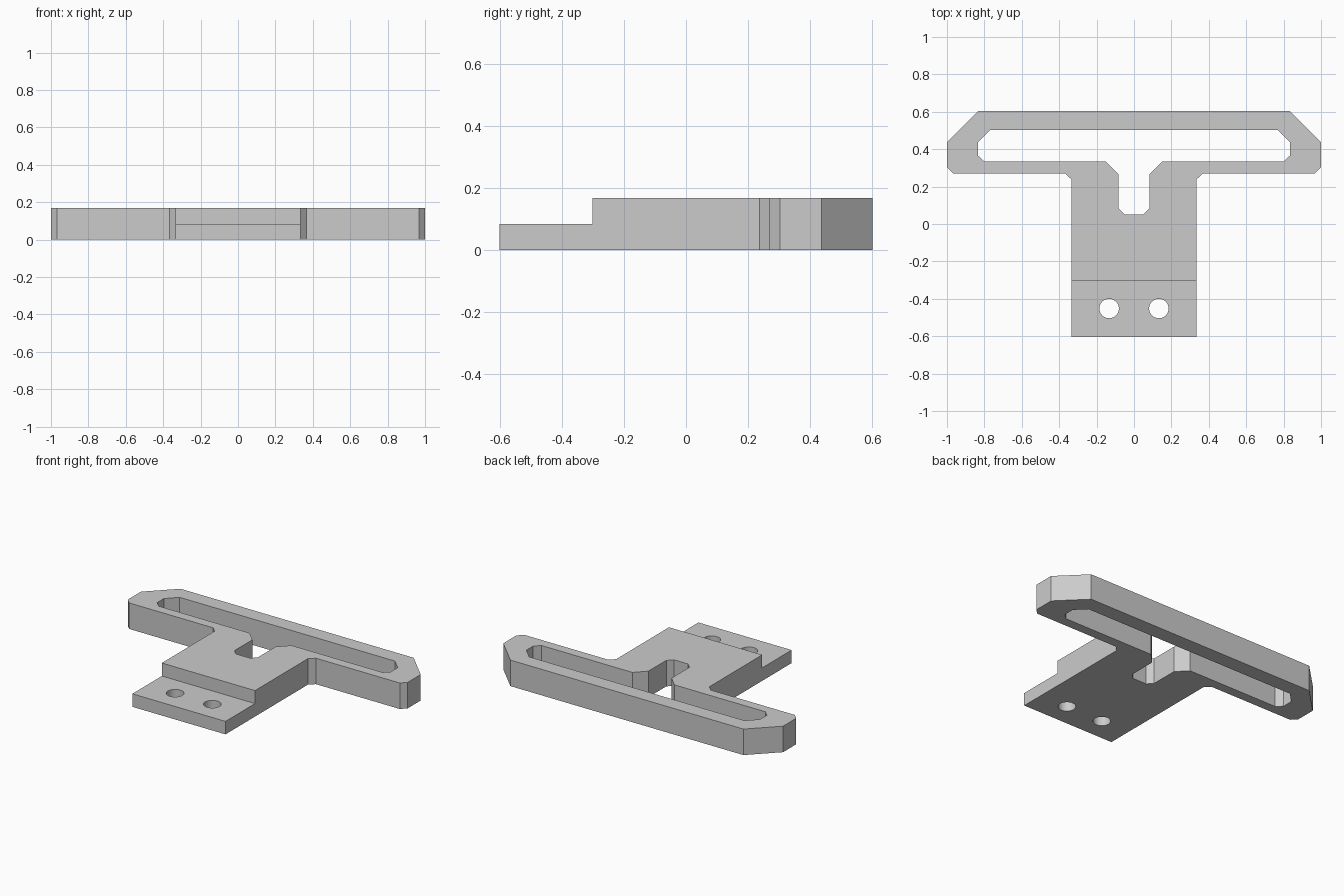
import bpy
import bmesh
from mathutils import Matrix

THICK = 0.168
STEP_Z = 0.084
STEP_Y = -0.302

cube = bpy.data.objects.get("Cube")
if cube:
    bpy.data.objects.remove(cube, do_unlink=True)

grey = bpy.data.materials.new("plain grey")
grey.use_nodes = True
colour = (0.6, 0.6, 0.6, 1)
grey.diffuse_color = colour
grey.node_tree.nodes["Principled BSDF"].inputs["Base Color"].default_value = colour


def finish(name, bm):
    bmesh.ops.recalc_face_normals(bm, faces=bm.faces)
    mesh = bpy.data.meshes.new(name)
    bm.to_mesh(mesh)
    bm.free()
    mesh.materials.append(grey)
    obj = bpy.data.objects.new(name, mesh)
    bpy.context.collection.objects.link(obj)
    return obj


def mirrored_prism(name, half, z0, z1):
    """Extrude a profile given by its +x half, listed front to back."""
    bm = bmesh.new()
    outline = half + [(-x, y) for x, y in reversed(half)]
    face = bm.faces.new([bm.verts.new((x, y, z0)) for x, y in outline])
    grown = bmesh.ops.extrude_face_region(bm, geom=[face])["geom"]
    top = [v for v in grown if isinstance(v, bmesh.types.BMVert)]
    bmesh.ops.translate(bm, verts=top, vec=(0, 0, z1 - z0))
    return finish(name, bm)


def cut(target, cutter):
    mod = target.modifiers.new("cut", 'BOOLEAN')
    mod.operation = 'DIFFERENCE'
    mod.solver = 'EXACT'
    mod.object = cutter
    bpy.context.view_layer.objects.active = target
    bpy.ops.object.modifier_apply(modifier=mod.name)
    bpy.data.objects.remove(cutter, do_unlink=True)


# T-shaped plate with chamfered crossbar
bracket = mirrored_prism("bracket_plate", [
    (0.333, -0.603), (0.333, 0.237), (0.367, 0.27), (0.967, 0.27),
    (1, 0.303), (1, 0.437), (0.833, 0.603)], 0, THICK)

# Long slot joined to the central notch
cut(bracket, mirrored_prism("slot_cutter", [
    (0.05, 0.05), (0.083, 0.083), (0.083, 0.265), (0.15, 0.333),
    (0.8, 0.333), (0.835, 0.367), (0.835, 0.437), (0.769, 0.503)],
    -0.1, THICK + 0.1))

# Lowered mounting tab
cut(bracket, mirrored_prism("step_cutter", [
    (0.5, -0.8), (0.5, STEP_Y)], STEP_Z, THICK + 0.1))

# Two screw holes
for x in (-0.133, 0.133):
    bm = bmesh.new()
    bmesh.ops.create_cone(bm, cap_ends=True, segments=48, radius1=0.052,
                          radius2=0.052, depth=0.6,
                          matrix=Matrix.Translation((x, -0.452, 0)))
    cut(bracket, finish("hole_cutter", bm))

bpy.ops.object.select_all(action='DESELECT')
bracket.select_set(True)
bpy.context.view_layer.objects.active = bracket
bpy.ops.object.shade_smooth_by_angle(angle=0.5)
